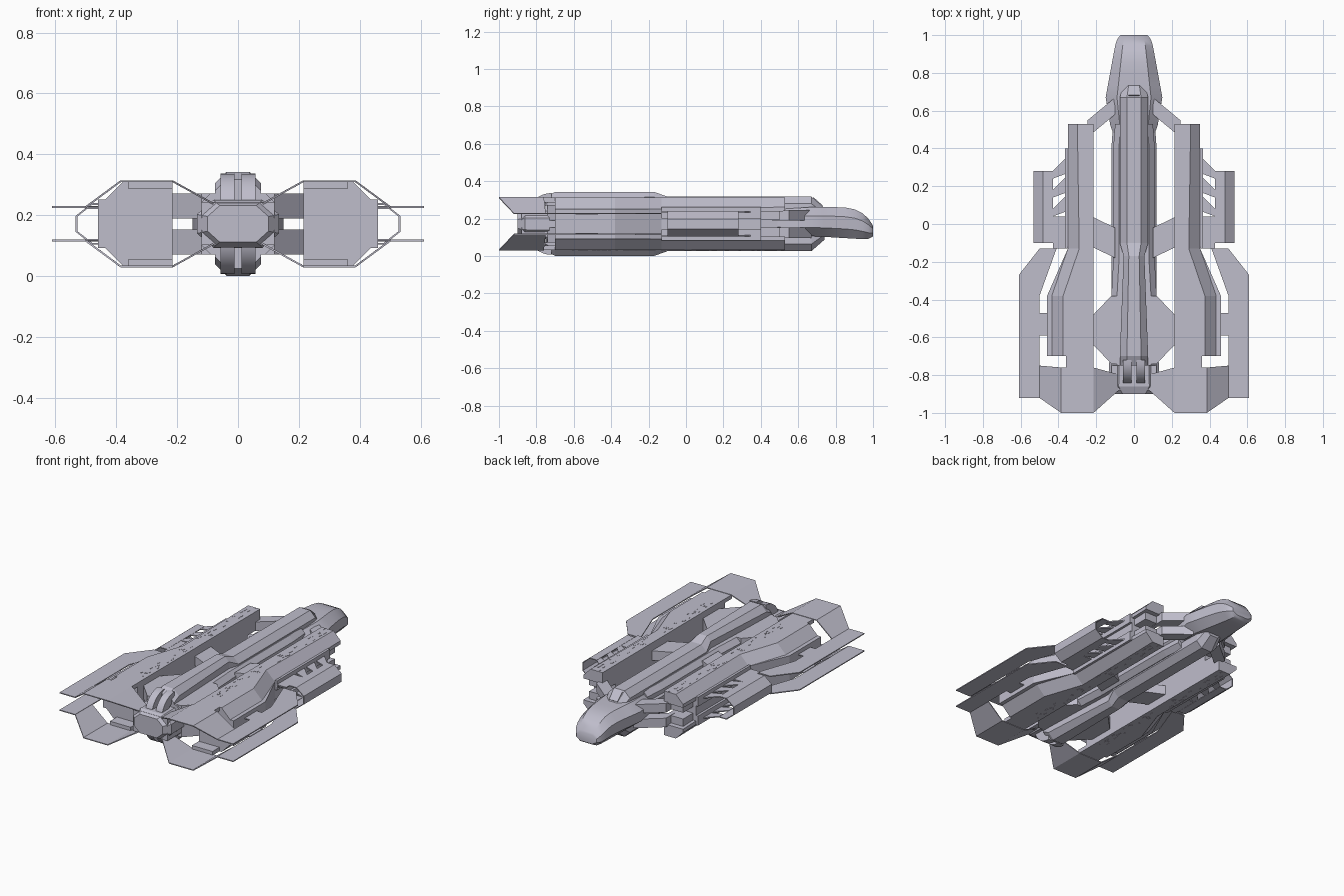
import bpy, bmesh, math, random

old = bpy.data.objects.get("Cube")
if old:
    bpy.data.objects.remove(old)

# Shared stations; heights are relative to the horizontal symmetry plane
MIDPLANE = .172
THIN = .006
TAIL, NOSE = -1, 1
NACELLE_REAR, NACELLE_FRONT = -.7, .53
FLARE_REAR, FLARE_FRONT = -.38, -.13
NACELLE_INNER, NACELLE_OUTER, NACELLE_SLIM = .215, .46, .35
DECK = .14
BLADE_INNER, BLADE_OUTER, BLADE_REAR, BLADE_HEIGHT = .5, .61, -.92, .055
SPINE_WIDTH, SPINE_TOP, SPINE_HUMP = .075, .146, .171
CORE_WIDTH, CORE_HEIGHT = .12, .085
NECK, COCKPIT = .4, .67

hull_grey = bpy.data.materials.new("pale_lilac_grey")
hull_grey.use_nodes = True
colour = (.52, .51, .6, 1)
hull_grey.diffuse_color = colour
hull_grey.node_tree.nodes["Principled BSDF"].inputs["Base Color"].default_value = colour


def finish(name, bm, axes="xz", thickness=None, smooth=False):
    """Turn the mesh into an object mirrored across the chosen axes."""
    bmesh.ops.recalc_face_normals(bm, faces=bm.faces)
    mesh = bpy.data.meshes.new(name)
    bm.to_mesh(mesh)
    bm.free()
    mesh.materials.append(hull_grey)
    part = bpy.data.objects.new(name, mesh)
    part.location.z = MIDPLANE
    bpy.context.collection.objects.link(part)
    if thickness:
        solid = part.modifiers.new("thickness", "SOLIDIFY")
        solid.thickness, solid.offset = thickness, 0
    if axes:
        mirror = part.modifiers.new("mirror", "MIRROR")
        mirror.use_axis = ("x" in axes, False, "z" in axes)
        mirror.use_mirror_merge = False
    if smooth:
        bpy.ops.object.select_all(action="DESELECT")
        part.select_set(True)
        bpy.context.view_layer.objects.active = part
        bpy.ops.object.shade_smooth_by_angle(angle=math.radians(32))


def loft(name, rings, **options):
    """Skin matching rings of points and cap both ends."""
    bm = bmesh.new()
    rows = [[bm.verts.new(point) for point in ring] for ring in rings]
    for near, far in zip(rows, rows[1:]):
        for i in range(len(near)):
            bm.faces.new((near[i - 1], near[i], far[i], far[i - 1]))
    bm.faces.new(rows[0])
    bm.faces.new(rows[-1])
    finish(name, bm, **options)


def sheet(name, front, back, **options):
    """Thin plate spanning two matching edges."""
    bm = bmesh.new()
    near = [bm.verts.new(point) for point in front]
    far = [bm.verts.new(point) for point in back]
    for i in range(1, len(near)):
        bm.faces.new((near[i - 1], near[i], far[i], far[i - 1]))
    finish(name, bm, thickness=THIN, **options)


def slab(name, outline, low, high, **options):
    """Plan outline raised between two heights."""
    loft(name, [[(x, y, z) for x, y in outline] for z in (low, high)], **options)


def box(name, inner, outer, rear, front, low, high):
    slab(name, [(inner, rear), (outer, rear), (outer, front), (inner, front)], low, high)


def octagon(y, width, low, high):
    """Bevelled hull section."""
    flat, bevel = width * .6, (high - low) * .3
    right = [(flat, y, low), (width, y, low + bevel), (width, y, high - bevel), (flat, y, high)]
    return right + [(-x, y, z) for x, y, z in reversed(right)]


def bevelled(y, inner, outer, low, high, bevel):
    """Section with its upper outer edge cut off."""
    return [(inner, y, low), (outer, y, low), (outer, y, high - bevel),
            (outer - bevel, y, high), (inner, y, high)]


# Central core hull
loft("core_hull", [octagon(y, width, -height, height) for y, width, height in (
    (-.9, .1, .06), (-.86, .135, .078), (FLARE_REAR, CORE_WIDTH, CORE_HEIGHT),
    (NECK, CORE_WIDTH, CORE_HEIGHT), (COCKPIT, .1, .06))], axes="")

# Rounded nose, widening out of the neck and curving down to the tip
nose_rings = [octagon(NECK, .08, -.05, .06), octagon(.52, .125, -.06, .08)]
for step in range(9):
    t = math.sin(step / 8 * math.pi / 2)
    nose_rings.append(octagon(COCKPIT + (NOSE - COCKPIT) * t, .15 - .06 * t - .02 * t ** 20,
                              -.065 - .02 * t + .02 * t ** 20, .09 - .1 * t ** 6))
loft("nose_hull", nose_rings, axes="", smooth=True)

# Upper and lower spines, sloping down into the nose
def spine_ring(y, width, top):
    side = bevelled(y, 0, width, 0, top, width / 2)[1:-1]
    return side + [(-x, y, z) for x, y, z in reversed(side)]

loft("spine", [spine_ring(y, width, top) for y, width, top in (
    (-.75, SPINE_WIDTH, SPINE_TOP), (NACELLE_REAR, SPINE_WIDTH, SPINE_HUMP),
    (-.17, .055, SPINE_HUMP), (-.1, SPINE_WIDTH, SPINE_TOP),
    (COCKPIT, SPINE_WIDTH, SPINE_TOP), (COCKPIT + .07, .055, CORE_HEIGHT))], axes="z")

# Cockpit glazing on the upper spine slope
sheet("cockpit_window",
      [(x, COCKPIT + .06, .096) for x in (-.03, .03)],
      [(x, COCKPIT + .01, DECK) for x in (-.03, .03)], axes="")

# Shoulder fairings beside the spine
loft("shoulder_fairing", [bevelled(y, .05, width, .04, .1, .03) for y, width in (
    (-.75, CORE_WIDTH), (FLARE_REAR, CORE_WIDTH), (-.2, .11),
    (NECK, .11), (NACELLE_FRONT, .1))])

# Curved exhaust blades at the tail
def arc(radius):
    angles = [math.radians(step * 10) for step in range(10)]
    return [(-.72 - radius * math.sin(a), .035 + radius * math.cos(a)) for a in angles]

crescent = arc(.13) + arc(.07)[::-1]
loft("exhaust_blade", [[(x, y, z) for y, z in crescent] for x in (.012, .058)], smooth=True)
box("tail_block", 0, CORE_WIDTH, -.88, -.74, .02, .07)

# Nacelles: slim in front, flaring to the rear
loft("nacelle", [bevelled(y, NACELLE_INNER, outer, low, DECK, bevel)
                 for y, outer, low, bevel in (
    (NACELLE_REAR, NACELLE_OUTER, .016, .085), (FLARE_REAR, NACELLE_OUTER, .016, .085),
    (FLARE_FRONT, NACELLE_SLIM, .05, .06), (NACELLE_FRONT, NACELLE_SLIM, .068, .05))])
slab("nacelle_core", [
    (NACELLE_INNER, NACELLE_REAR), (NACELLE_OUTER, NACELLE_REAR), (NACELLE_OUTER, FLARE_REAR),
    (NACELLE_SLIM, FLARE_FRONT), (NACELLE_SLIM, NECK), (NACELLE_INNER, NECK)], 0, .08)
box("nacelle_rail", NACELLE_SLIM, NACELLE_SLIM + .015, FLARE_FRONT, NECK, .03, .09)

# Struts joining the core, nacelles and nose
def tapered_strut(name, rear, front, taper, low, high):
    slab(name, [(CORE_WIDTH - .04, rear), (CORE_WIDTH, rear), (NACELLE_INNER, rear + taper),
                (NACELLE_INNER, front - taper), (CORE_WIDTH, front),
                (CORE_WIDTH - .04, front)], low, high)

def swept_strut(name, rear, front, sweep, low, high):
    slab(name, [(CORE_WIDTH - .02, rear), (NACELLE_INNER + .03, rear + sweep),
                (NACELLE_INNER + .03, front + sweep), (CORE_WIDTH - .02, front)], low, high)

tapered_strut("rear_strut", -.74, FLARE_REAR, .1, .018, .1)
swept_strut("middle_strut", -.18, -.02, .07, .03, .09)
swept_strut("nose_strut", .58, COCKPIT, -.12, .018, .075)
box("nose_strut_foot", NACELLE_INNER, NACELLE_SLIM - .02, .3, .5, .02, .075)

# Side guard sheet wrapping the outer edge, with its braces
guard = [(NACELLE_OUTER - .03, .065), (BLADE_INNER - .02, .065), (BLADE_INNER + .03, .025)]
guard += [(x, -z) for x, z in reversed(guard)]
sheet("side_guard", [(x, .28, z) for x, z in guard], [(x, -.1, z) for x, z in guard], axes="x")
box("guard_base", NACELLE_SLIM, guard[0][0], FLARE_FRONT, .04, .06, .067)
for y in (.1, .2, .3):
    slab("guard_brace", [(NACELLE_SLIM, y + .06), (guard[0][0], y - .02),
                         (guard[0][0], y - .06), (NACELLE_SLIM, y - .03)], .06, .067)

# Long outer wing blade with its mounting tab
slab("wing_blade", [
    (NACELLE_SLIM, FLARE_FRONT), (BLADE_INNER, FLARE_FRONT), (BLADE_OUTER, -.27),
    (BLADE_OUTER, BLADE_REAR), (BLADE_INNER, BLADE_REAR), (BLADE_INNER, FLARE_REAR),
    (.41, FLARE_FRONT)], BLADE_HEIGHT - THIN / 2, BLADE_HEIGHT + THIN / 2)
box("wing_tab", NACELLE_OUTER - .03, BLADE_INNER, -.59, -.47, BLADE_HEIGHT - THIN, BLADE_HEIGHT)

# Folded tail wing
fold = [(.07, -.8, -.87, .06), (NACELLE_INNER, -.76, TAIL, DECK),
        (.385, -.76, TAIL, DECK), (BLADE_INNER, -.75, BLADE_REAR, BLADE_HEIGHT)]
sheet("tail_wing", [(x, front, z) for x, front, rear, z in fold],
      [(x, rear, z) for x, front, rear, z in fold])
box("tail_wing_mount", NACELLE_INNER, .36, -.77, NACELLE_REAR, .115, DECK)

# Scattered small plates on the nacelle decks
rng = random.Random(4)
bm = bmesh.new()
for _ in range(40):
    x, y = rng.uniform(.23, .28), rng.uniform(NACELLE_REAR + .02, NACELLE_FRONT - .02)
    width, length = rng.uniform(.004, .01), rng.uniform(.01, .03)
    corners = ((x, y), (x + width, y), (x + width, y + length), (x, y + length))
    bm.faces.new([bm.verts.new((a, b, DECK)) for a, b in corners])
finish("deck_plates", bm, thickness=THIN / 2)
